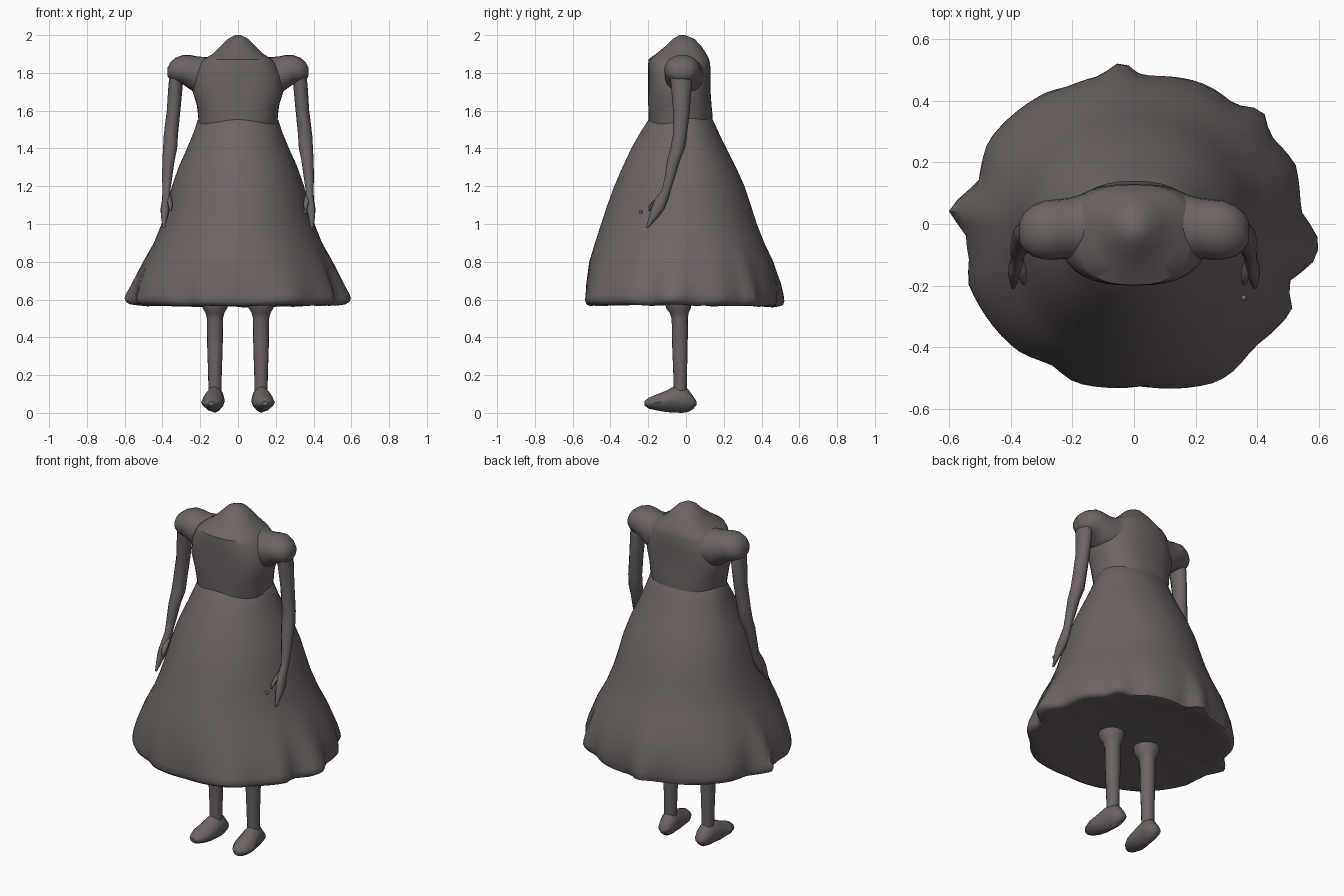
import bpy, bmesh, math
from mathutils import Vector

cloth = bpy.data.materials.new("warm dark grey")
cloth.diffuse_color = (0.15, 0.126, 0.124, 1)


def loft(name, rings, angle=50):
    """Skin a list of equal rings, cap both ends."""
    bm = bmesh.new()
    vs = [[bm.verts.new(p) for p in r] for r in rings]
    n = len(vs[0])
    for a, b in zip(vs, vs[1:]):
        for i in range(n):
            bm.faces.new((a[i], a[(i + 1) % n], b[(i + 1) % n], b[i]))
    for end in (vs[0], vs[-1]):
        mid = bm.verts.new(sum((v.co for v in end), Vector()) / n)
        for i in range(n):
            bm.faces.new((end[i], end[(i + 1) % n], mid))
    bmesh.ops.recalc_face_normals(bm, faces=bm.faces)
    me = bpy.data.meshes.new(name)
    bm.to_mesh(me)
    bm.free()
    me.materials.append(cloth)
    ob = bpy.data.objects.new(name, me)
    bpy.context.collection.objects.link(ob)
    bpy.ops.object.select_all(action='DESELECT')
    ob.select_set(True)
    bpy.context.view_layer.objects.active = ob
    bpy.ops.object.shade_smooth_by_angle(angle=math.radians(angle))
    return ob


def section(axis, t, a0, a1, b0, b1, n=14, e=2.0, mirror=1):
    """Superellipse across an axis, spanning a0..a1 and b0..b1."""
    pts = []
    for i in range(n):
        u = 2 * math.pi * i / n
        c, s = math.cos(u), math.sin(u)
        a = (a0 + a1) / 2 + (a1 - a0) / 2 * math.copysign(abs(c) ** (2 / e), c)
        b = (b0 + b1) / 2 + (b1 - b0) / 2 * math.copysign(abs(s) ** (2 / e), s)
        x, y, z = {'z': (a, b, t), 'y': (a, t, b), 'x': (t, a, b)}[axis]
        pts.append(Vector((x * mirror, y, z)))
    return pts


# Ruffled hem outline seen from above
hem = [(-.04, .53), (.03, .475), (.18, .47), (.24, .45), (.325, .387), (.42, .37),
       (.44, .29), (.525, .193), (.54, .045), (.60, -.05), (.595, -.11), (.49, -.195),
       (.52, -.26), (.505, -.293), (.39, -.40), (.31, -.49), (.264, -.515), (.025, -.527),
       (-.193, -.515), (-.27, -.455), (-.37, -.417), (-.42, -.375), (-.54, -.19),
       (-.535, -.12), (-.546, -.034), (-.604, .047), (-.50, .138), (-.475, .267),
       (-.28, .43), (-.21, .446), (-.11, .48)]
polar = sorted((math.atan2(y, x) % math.tau, math.hypot(x, y)) for x, y in hem)
polar = [(polar[-1][0] - math.tau, polar[-1][1])] + polar + [(polar[0][0] + math.tau, polar[0][1])]


def hem_radius(u):
    for (a, r), (b, s) in zip(polar, polar[1:]):
        if a <= u <= b:
            return r + (s - r) * (u - a) / (b - a)
    return polar[0][1]


def skirt_ring(z, rx, front, back, w=0.0, scale=1.0, wave=0.0):
    pts = []
    for i in range(90):
        u = math.tau * i / 90
        c, s = math.cos(u), math.sin(u)
        r = hem_radius(u)
        x = (1 - w) * rx * c + w * r * c
        y = (1 - w) * (back if s > 0 else front) * s + w * r * s
        lift = wave * (r - 0.53) / 0.06
        pts.append(Vector((x * scale, y * scale, z + lift)))
    return pts


# Skirt, with its closed underside
loft("skirt", [
    skirt_ring(.59, .5, .45, .45, 1, .35),
    skirt_ring(.585, .5, .45, .45, 1, .8),
    skirt_ring(.565, .5, .45, .45, 1, .95, .008),
    skirt_ring(.572, .56, .52, .50, 1, .985, .012),
    skirt_ring(.592, .56, .52, .50, 1, 1, .012),
    skirt_ring(.62, .55, .527, .50, .85, 1, .008),
    skirt_ring(.68, .53, .525, .49, .5),
    skirt_ring(.80, .49, .51, .455, .12),
    skirt_ring(.90, .445, .482, .415),
    skirt_ring(1.0, .405, .45, .375),
    skirt_ring(1.1, .375, .417, .343),
    skirt_ring(1.2, .35, .38, .31),
    skirt_ring(1.3, .315, .337, .265),
    skirt_ring(1.4, .27, .29, .215),
    skirt_ring(1.48, .237, .245, .175),
    skirt_ring(1.55, .213, .20, .143),
    skirt_ring(1.58, .19, .17, .12)])

# Bodice rising to a pointed neck, with a flat front panel
loft("bodice", [section('z', z, -rx, rx, f, b, 36, e) for z, rx, f, b, e in [
    (1.53, .208, -.198, .14, 2.2), (1.58, .212, -.198, .14, 2.4),
    (1.63, .218, -.20, .135, 2.5), (1.70, .24, -.20, .13, 2.5),
    (1.78, .235, -.20, .13, 2.5), (1.85, .20, -.20, .128, 2.6),
    (1.872, .18, -.198, .122, 2.6), (1.90, .135, -.16, .108, 2.3),
    (1.94, .093, -.11, .083, 2), (1.98, .053, -.07, .045, 2),
    (2.0, .015, -.035, -.005, 2)]], 40)

for side, m in (("left", -1), ("right", 1)):
    # Puffed shoulder, lofted outwards
    loft(side + "_puff_sleeve", [section('x', x, f, b, lo, hi, 24, 2.1, m) for x, f, b, lo, hi in [
        (.08, -.12, .115, 1.71, 1.90), (.16, -.12, .10, 1.69, 1.884),
        (.21, -.112, .085, 1.68, 1.886), (.25, -.115, .08, 1.71, 1.894),
        (.29, -.115, .076, 1.738, 1.895), (.33, -.105, .06, 1.745, 1.88),
        (.357, -.085, .037, 1.76, 1.858), (.372, -.06, .01, 1.78, 1.83)]])

    # Arm and tapering hand
    loft(side + "_arm", [section('z', z, a, b, f, k, 12, 2, m) for z, a, b, f, k in [
        (1.78, .295, .362, -.085, .025), (1.74, .292, .368, -.08, .03),
        (1.60, .305, .377, -.068, .02), (1.47, .318, .393, -.07, .005),
        (1.40, .322, .397, -.082, -.005), (1.34, .335, .40, -.10, -.03),
        (1.25, .348, .402, -.112, -.058), (1.18, .358, .40, -.128, -.08),
        (1.13, .358, .402, -.165, -.095), (1.08, .362, .41, -.185, -.115),
        (1.04, .372, .408, -.195, -.145), (.98, .386, .398, -.212, -.20)]])
    # Thumb
    loft(side + "_thumb", [section('z', z, x - r, x + r, y - r, y + r, 8, 2, m) for z, x, y, r in [
        (1.15, .37, -.125, .016), (1.115, .362, -.165, .015), (1.09, .358, -.188, .01),
        (1.07, .357, -.195, .004)]])

    # Leg, flaring where it meets the skirt
    loft(side + "_leg", [section('z', z, .122 - r, .122 + r, y - r, y + r, 16, 2, m) for z, y, r in [
        (.08, -.03, .034), (.20, -.031, .036), (.35, -.032, .041),
        (.50, -.033, .043), (.53, -.036, .05), (.555, -.04, .066), (.59, -.04, .072)]])

    # Pointed shoe, lofted from toe to heel
    loft(side + "_shoe", [section('y', y, x - w, x + w, lo, hi, 12, 1.7, m) for y, x, w, lo, hi in [
        (-.22, .142, .016, .038, .062), (-.195, .14, .04, .022, .082),
        (-.15, .135, .06, .012, .10), (-.10, .13, .06, .004, .12),
        (-.065, .126, .054, .002, .14), (-.02, .122, .05, 0, .145),
        (.012, .12, .045, .005, .125), (.037, .12, .036, .02, .09),
        (.055, .12, .018, .04, .062)]], 45)

# Small loose fingertip bead by the right hand
loft("fingertip_bead", [section('z', 1.065 + .01 * h, .357 - r, .357 + r, -.24 - r, -.24 + r, 8)
                        for h, r in ((-1, .004), (-.4, .01), (.4, .01), (1, .004))])
